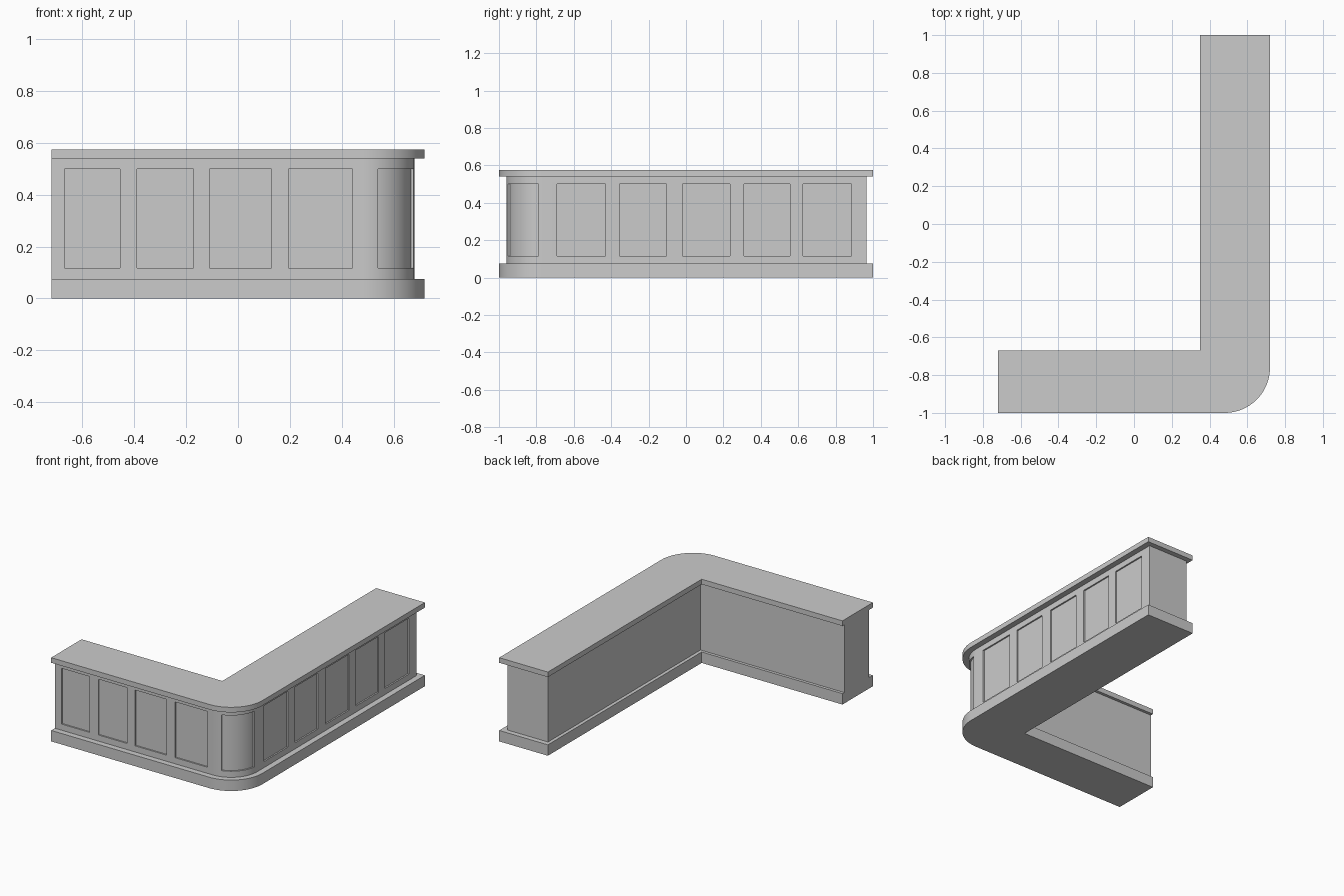
import bpy, bmesh
from math import sin, cos, radians

if "Cube" in bpy.data.objects:
    bpy.data.objects.remove(bpy.data.objects["Cube"])

CX, CY = 0.48, -0.76      # centre of the rounded outer corner


def arc(radius, a0, a1, n=24):
    return [(CX + radius * cos(radians(a0 + (a1 - a0) * i / n)),
             CY + radius * sin(radians(a0 + (a1 - a0) * i / n))) for i in range(n + 1)]


def prism(name, outline, z0, z1):
    """Extrude a closed counter-clockwise outline from z0 to z1."""
    bm = bmesh.new()
    face = bm.faces.new([bm.verts.new((x, y, z0)) for x, y in outline])
    top = bmesh.ops.extrude_face_region(bm, geom=[face])["geom"]
    bmesh.ops.translate(bm, vec=(0, 0, z1 - z0),
                        verts=[v for v in top if isinstance(v, bmesh.types.BMVert)])
    bmesh.ops.recalc_face_normals(bm, faces=bm.faces)
    mesh = bpy.data.meshes.new(name)
    bm.to_mesh(mesh)
    bm.free()
    obj = bpy.data.objects.new(name, mesh)
    bpy.context.collection.objects.link(obj)
    return obj


def counter_outline(inset, back_end, inner_x, inner_y):
    """L-shaped plan with a rounded outer corner."""
    return ([(-0.72, -1 + inset)] + arc(0.24 - inset, -90, 0) +
            [(0.72 - inset, back_end), (inner_x, back_end),
             (inner_x, inner_y), (-0.72, inner_y)])


def rect(x0, x1, y0, y1):
    return [(x0, y0), (x1, y0), (x1, y1), (x0, y1)]


# plinth, body and worktop
slab = counter_outline(0, 1, 0.35, -0.67)
plinth = prism("plinth", slab, 0, 0.075)
worktop = prism("worktop", slab, 0.54, 0.575)
body = prism("counter_body", counter_outline(0.04, 0.965, 0.373, -0.69), 0.075, 0.54)

# recessed panels on the front, the side and around the corner
DEPTH = 0.01
front = [(-0.67, -0.455), (-0.39, -0.172), (-0.11, 0.13), (0.195, 0.442)]
side = [(-0.69, -0.43), (-0.355, -0.105), (-0.02, 0.235), (0.31, 0.555), (0.625, 0.885)]
plans = [rect(a, b, -1.05, -0.96 + DEPTH) for a, b in front]
plans += [rect(0.68 - DEPTH, 0.77, a, b) for a, b in side]
plans.append(arc(0.26, -72.5, -8.6) + arc(0.2 - DEPTH, -8.6, -72.5))

for plan in plans:
    cutter = prism("panel_cutter", plan, 0.117, 0.5)
    cutter.hide_render = True
    mod = body.modifiers.new("panel", 'BOOLEAN')
    mod.operation, mod.solver, mod.object = 'DIFFERENCE', 'EXACT', cutter
    bpy.context.view_layer.objects.active = body
    bpy.ops.object.modifier_apply(modifier=mod.name)
    bpy.data.objects.remove(cutter)

# smooth the rounded corner, keep the edges crisp
for obj in (plinth, worktop, body):
    bpy.ops.object.select_all(action='DESELECT')
    obj.select_set(True)
    bpy.context.view_layer.objects.active = obj
    bpy.ops.object.shade_smooth_by_angle(angle=radians(30))
